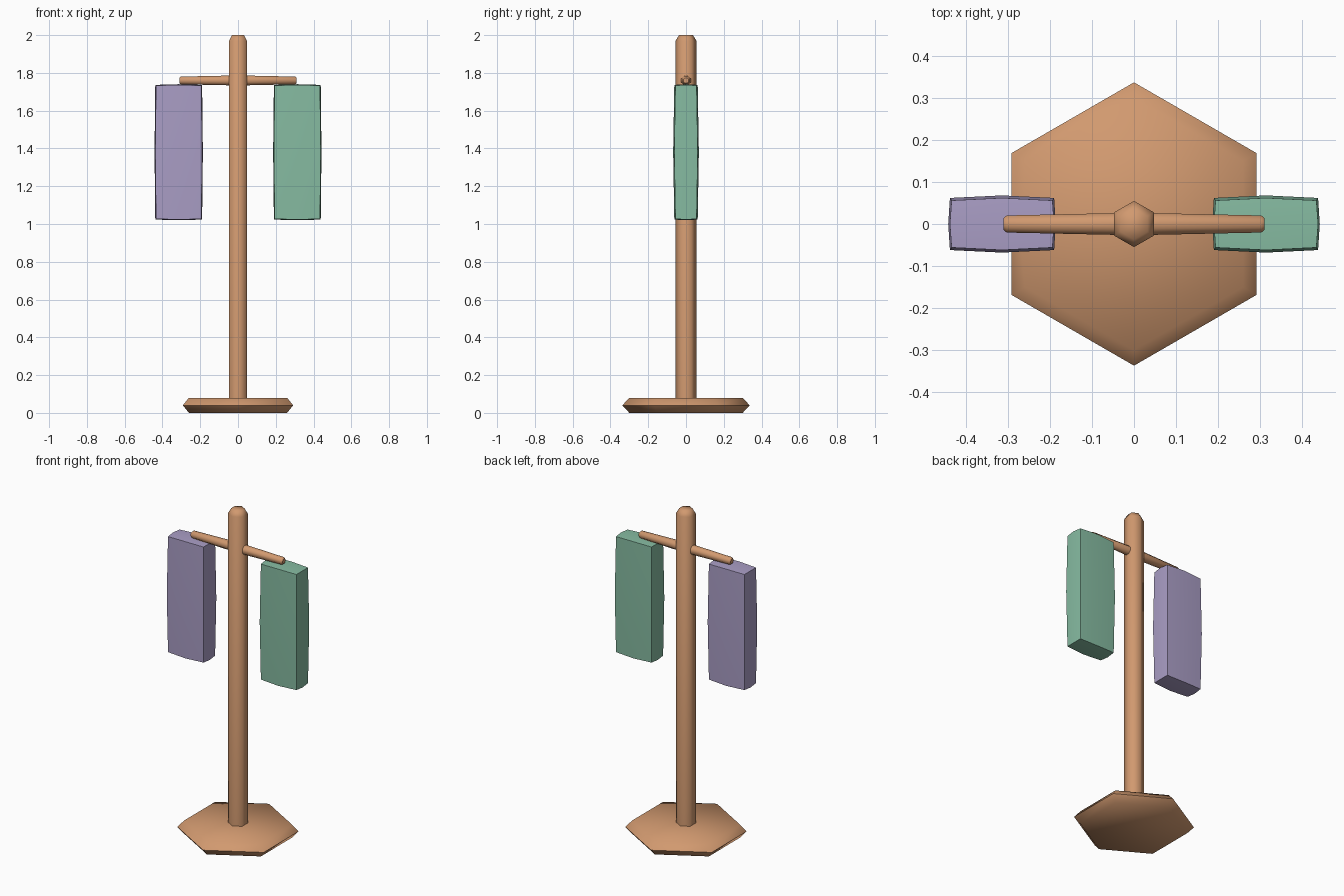
import bpy, bmesh, math
from mathutils import Matrix

if "Cube" in bpy.data.objects:
    bpy.data.objects.remove(bpy.data.objects["Cube"])


def material(name, color):
    m = bpy.data.materials.new(name)
    m.diffuse_color = (*color, 1)
    m.use_nodes = True
    m.node_tree.nodes["Principled BSDF"].inputs["Base Color"].default_value = m.diffuse_color
    return m


wood = material("warm wood", (0.64, 0.32, 0.16))
purple = material("soft purple", (0.40, 0.34, 0.56))
green = material("soft green", (0.24, 0.50, 0.36))


def finish(name, bm, mat, angle):
    bmesh.ops.recalc_face_normals(bm, faces=bm.faces)
    mesh = bpy.data.meshes.new(name)
    bm.to_mesh(mesh)
    bm.free()
    mesh.materials.append(mat)
    ob = bpy.data.objects.new(name, mesh)
    bpy.context.collection.objects.link(ob)
    bpy.ops.object.select_all(action='DESELECT')
    ob.select_set(True)
    bpy.context.view_layer.objects.active = ob
    bpy.ops.object.shade_smooth_by_angle(angle=math.radians(angle))
    return ob


def turned(name, profile, sides, mat, angle, start=0.0, matrix=Matrix()):
    """Stack polygon rings given as (radius, height) and cap both ends."""
    bm = bmesh.new()
    rings = []
    for r, z in profile:
        rings.append([bm.verts.new((r * math.cos(start + math.tau * i / sides),
                                    r * math.sin(start + math.tau * i / sides), z))
                      for i in range(sides)])
    for a, b in zip(rings, rings[1:]):
        for i in range(sides):
            j = (i + 1) % sides
            bm.faces.new((a[i], a[j], b[j], b[i]))
    bm.faces.new(rings[0][::-1])
    bm.faces.new(rings[-1])
    bm.transform(matrix)
    return finish(name, bm, mat, angle)


def hanging_panel(name, x, mat):
    """Block whose faces and edges bulge gently toward their middles."""
    half = (0.120, 0.056, 0.353)
    bulge = (0.004, 0.006, 0.0035)
    bm = bmesh.new()
    bmesh.ops.create_cube(bm, size=2)
    bmesh.ops.subdivide_edges(bm, edges=bm.edges[:], cuts=1, use_grid_fill=True)
    for v in bm.verts:
        zeros = sum(abs(c) < 0.5 for c in v.co)
        v.co = [c * (h + b * zeros) for c, h, b in zip(v.co, half, bulge)]
    bm.transform(Matrix.Translation((x, 0, 1.38)))
    return finish(name, bm, mat, 40)


# Hexagonal foot and post, corners toward front and back
turned("base", [(0.30, 0.0), (0.337, 0.04), (0.30, 0.08)], 6, wood, 65, math.pi / 2)
turned("post", [(0.055, 0.04), (0.055, 1.97), (0.037, 2.0)], 6, wood, 65, math.pi / 2)

# Crossbar, thicker at the post
turned("crossbar", [(0.015, -0.311), (0.022, -0.303), (0.029, 0), (0.022, 0.303), (0.015, 0.311)],
       8, wood, 50, math.pi / 8,
       Matrix.Translation((0, 0, 1.76)) @ Matrix.Rotation(math.pi / 2, 4, 'Y'))

# Hanging panels
hanging_panel("left_panel", -0.314, purple)
hanging_panel("right_panel", 0.314, green)
